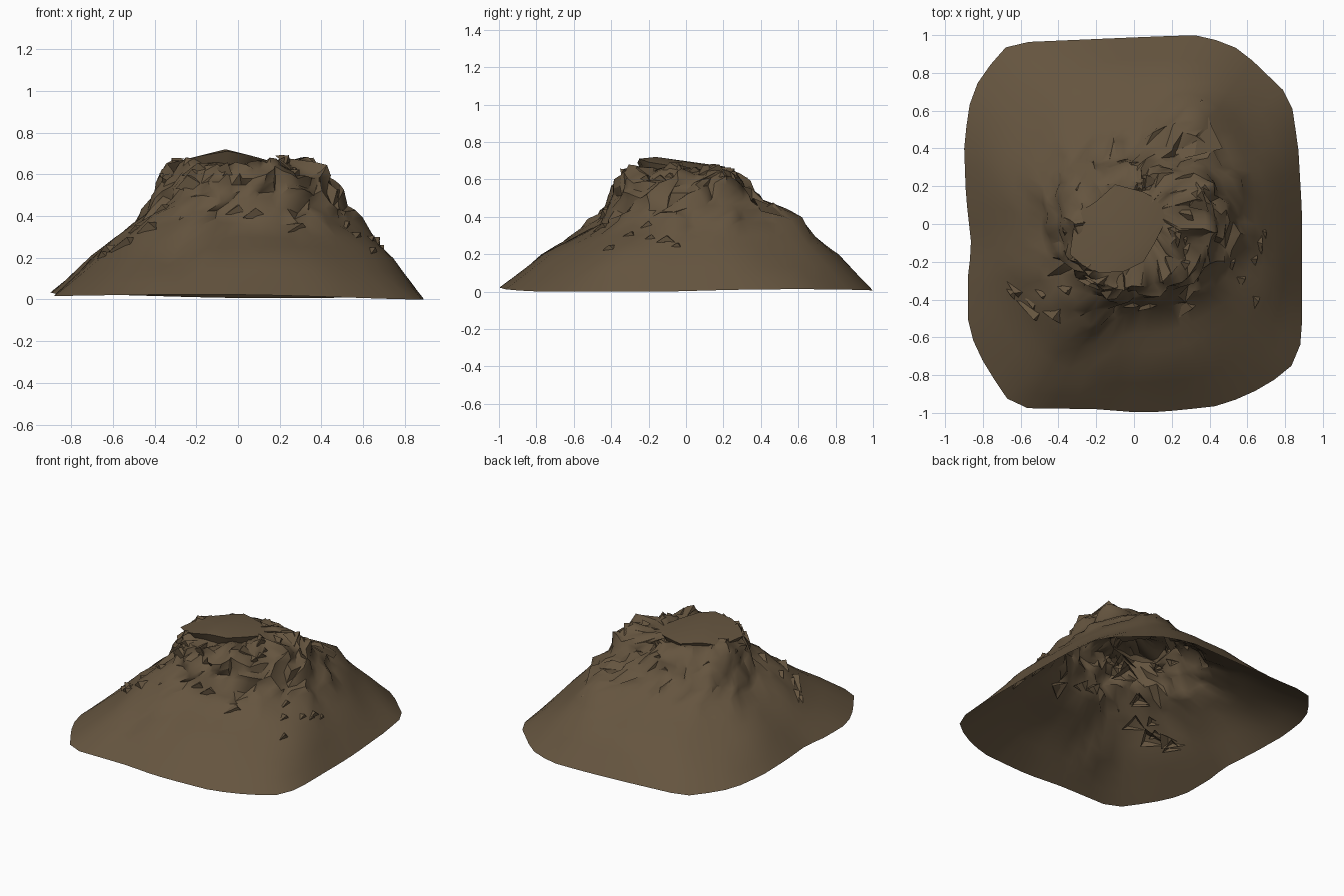
import bpy, math, random
from mathutils import Vector, noise

if "Cube" in bpy.data.objects:
    bpy.data.objects.remove(bpy.data.objects["Cube"])

random.seed(4)
TAU = 2 * math.pi

earth = bpy.data.materials.new("brown earth")
earth.diffuse_color = (0.13, 0.09, 0.05, 1)
earth.use_nodes = True
earth.node_tree.nodes["Principled BSDF"].inputs["Base Color"].default_value = earth.diffuse_color


def make(name, verts, faces, angle=35):
    mesh = bpy.data.meshes.new(name)
    mesh.from_pydata(verts, [], faces)
    mesh.materials.append(earth)
    obj = bpy.data.objects.new(name, mesh)
    bpy.context.collection.objects.link(obj)
    bpy.ops.object.select_all(action='DESELECT')
    obj.select_set(True)
    bpy.context.view_layer.objects.active = obj
    bpy.ops.object.shade_smooth_by_angle(angle=math.radians(angle))
    return obj


# Foot of the hill, seen from above
OUTLINE = [(.89, .05), (.87, .4), (.83, .67), (.57, .92), (.45, .97), (.32, 1), (.05, .99),
           (-.65, .96), (-.72, .9), (-.86, .7), (-.9, .43), (-.89, .15), (-.86, -.12),
           (-.88, -.28), (-.88, -.5), (-.84, -.66), (-.68, -.92), (-.57, -.975), (-.2, -.98),
           (.05, -1), (.25, -.985), (.47, -.96), (.65, -.88), (.8, -.79), (.86, -.72),
           (.89, -.6), (.89, -.3)]

# Contour radii every 30 degrees, from the foot up
LEVELS = [.2, .36, .48, .59, .645]
RADII = [[.73, .78, .87, .81, .80, .76, .70, .75, .85, .76, .79, .81],
         [.58, .62, .70, .52, .52, .52, .50, .57, .63, .46, .48, .55],
         [.52, .52, .46, .37, .39, .42, .41, .42, .44, .40, .42, .44],
         [.45, .45, .36, .30, .32, .36, .37, .38, .37, .36, .37, .38],
         [.36, .36, .28, .24, .25, .30, .33, .33, .31, .31, .33, .28]]


def foot_radius(a):
    d = Vector((math.cos(a), math.sin(a)))
    for p, q in zip(OUTLINE, OUTLINE[1:] + OUTLINE[:1]):
        p, e = Vector(p), Vector(q) - Vector(p)
        den = d.cross(e)
        if abs(den) > 1e-9:
            r, s = p.cross(e) / den, p.cross(d) / den
            if r > 0 and -1e-6 <= s <= 1.000001:
                return r
    return .9


def contour(row, a):
    u = a / TAU * 12
    i, f = int(u), u - int(u)
    f = f * f * (3 - 2 * f)
    return row[i % 12] * (1 - f) + row[(i + 1) % 12] * f


def profile(a):
    """Radius and height pairs down one direction, foot first."""
    base = .015 - .012 * math.cos(a) + .008 * math.sin(3 * a)
    return ([(foot_radius(a), max(base, 0))] +
            [(contour(r, a), z) for r, z in zip(RADII, LEVELS)] + [(0, .65)])


def cragginess(x, y, z):
    """Rough rock on the upper and front slopes, smooth earth elsewhere."""
    c = max(0, min(1, (z - .27) / .15))
    if z > .34 and y > -.1 and x < 0:
        c *= .7
    if -.02 < x < .25 and y < -.38:
        c *= .25
    return c


# Local swellings: x, y, height, spread
BUMPS = [(.24, .1, .03, .09), (.38, .2, .01, .09), (.15, -.3, .02, .09), (-.33, .2, .02, .09),
         (.36, .6, .03, .1), (.6, -.08, .03, .08), (-.52, -.45, .015, .1)]


def surface(a, t):
    pts = profile(a)
    i = min(int(t), len(pts) - 2)
    f = t - i
    (r0, z0), (r1, z1) = pts[i], pts[i + 1]
    r, z = r0 + (r1 - r0) * f, z0 + (z1 - z0) * f
    p = Vector((r * math.cos(a), r * math.sin(a), z))
    c = cragginess(*p)
    if t > 0:
        p.z += .012 * noise.noise(p * 4) * min(1, t)
        # gully on the front left slope
        p.z -= .05 * min(1, t) * math.exp(-((p.x + .3) / .08) ** 2 - ((p.y + .72) / .15) ** 2)
        p += c * .055 * noise.noise_vector(p * 9)
        for cx, cy, h, w in BUMPS:
            p.z += h * math.exp(-((p.x - cx) ** 2 + (p.y - cy) ** 2) / (w * w))
    return p


# Hill: an open shell of rings
SEG = 60
steps = [0, .33, .66, 1, 1.3, 1.6, 2, 2.3, 2.6, 3, 3.33, 3.66, 4, 4.5, 5, 5.3, 5.6]
verts, faces = [], []
for t in steps:
    for k in range(SEG):
        p = surface(TAU * k / SEG, t)
        c = cragginess(*p) * (.5 if t > 4.6 else 1)
        p += c * Vector([random.uniform(-.012, .012) for _ in range(3)])
        verts.append(p)
for j in range(len(steps) - 1):
    for k in range(SEG):
        n = (k + 1) % SEG
        q = [j * SEG + k, j * SEG + n, (j + 1) * SEG + n, (j + 1) * SEG + k]
        if steps[j] > 1.2:
            faces += [(q[0], q[1], q[2]), (q[0], q[2], q[3])]
        else:
            faces.append(q)
# the crown is left open beneath the slab
make("hill", verts, faces, 40)

# Summit slab: tilted cap with an undercut rim
RIM = [(-.34, -.16), (-.27, -.22), (-.18, -.26), (-.05, -.25), (.05, -.2), (.11, -.1),
       (.17, .02), (.14, .12), (.05, .17), (-.1, .21), (-.2, .12), (-.31, .05)]
n = len(RIM)


def slab_height(x, y):
    return .72 - math.hypot(.25 * (x + .06), .13 * (y + .18))


verts = [(x, y, slab_height(x, y)) for x, y in RIM]
verts += [(x * .85 - .01, y * .85, .61 + random.uniform(-.02, .02)) for x, y in RIM]
verts.append((-.06, -.16, .72))
faces = [(i, (i + 1) % n, 2 * n) for i in range(n)]
faces += [(n + i, n + (i + 1) % n, (i + 1) % n, i) for i in range(n)]
make("summit_slab", verts, faces)


# Broken rock: leaning jagged flakes scattered over an area
def flakes(name, count, x0, x1, y0, y1, size):
    verts, faces = [], []
    for _ in range(count):
        x, y = random.uniform(x0, x1), random.uniform(y0, y1)
        a, r = math.atan2(y, x) % TAU, math.hypot(x, y)
        pts = profile(a)
        t = 5.5
        for i in range(len(pts) - 1):
            if pts[i + 1][0] <= r <= pts[i][0]:
                t = i + (pts[i][0] - r) / (pts[i][0] - pts[i + 1][0])
                break
        p = surface(a, t)
        out = Vector((math.cos(a), math.sin(a), 0))
        side = Vector((-out.y, out.x, 0))
        s = size * random.uniform(.6, 1.3)
        b = len(verts)
        verts += [p - side * s + out * s * .2 - Vector((0, 0, s * .4)),
                  p + side * s * random.uniform(.5, 1) - Vector((0, 0, s * .5)),
                  p - out * s * .9 + side * s * random.uniform(-.5, .5) + Vector((0, 0, s * .2)),
                  p + out * s * .2 + side * s * random.uniform(-.4, .4) + Vector((0, 0, s * .25))]
        # open at the inner side, where the flake meets the slope
        faces += [(b, b + 1, b + 3), (b + 1, b + 2, b + 3), (b + 2, b, b + 3)]
    make(name, verts, faces, 20)


flakes("left_front_rocks", 8, -.64, -.32, -.53, -.36, .085)
flakes("front_rocks", 7, -.3, .35, -.45, -.28, .08)
flakes("right_rocks", 7, .52, .7, -.48, -.04, .07)
flakes("crest_rocks", 8, .18, .42, -.25, .3, .07)
flakes("back_rocks", 4, -.12, .2, .24, .36, .06)
flakes("left_rocks", 4, -.38, -.3, -.2, .25, .05)

# Fin of rock on the back ridge
make("back_fin", [(.17, .33, .47), (.24, .5, .41), (.36, .66, .34), (.41, .52, .4),
                  (.47, .4, .43), (.32, .36, .5), (.34, .48, .45)],
     [(i, (i + 1) % 6, 6) for i in range(6)], 30)
